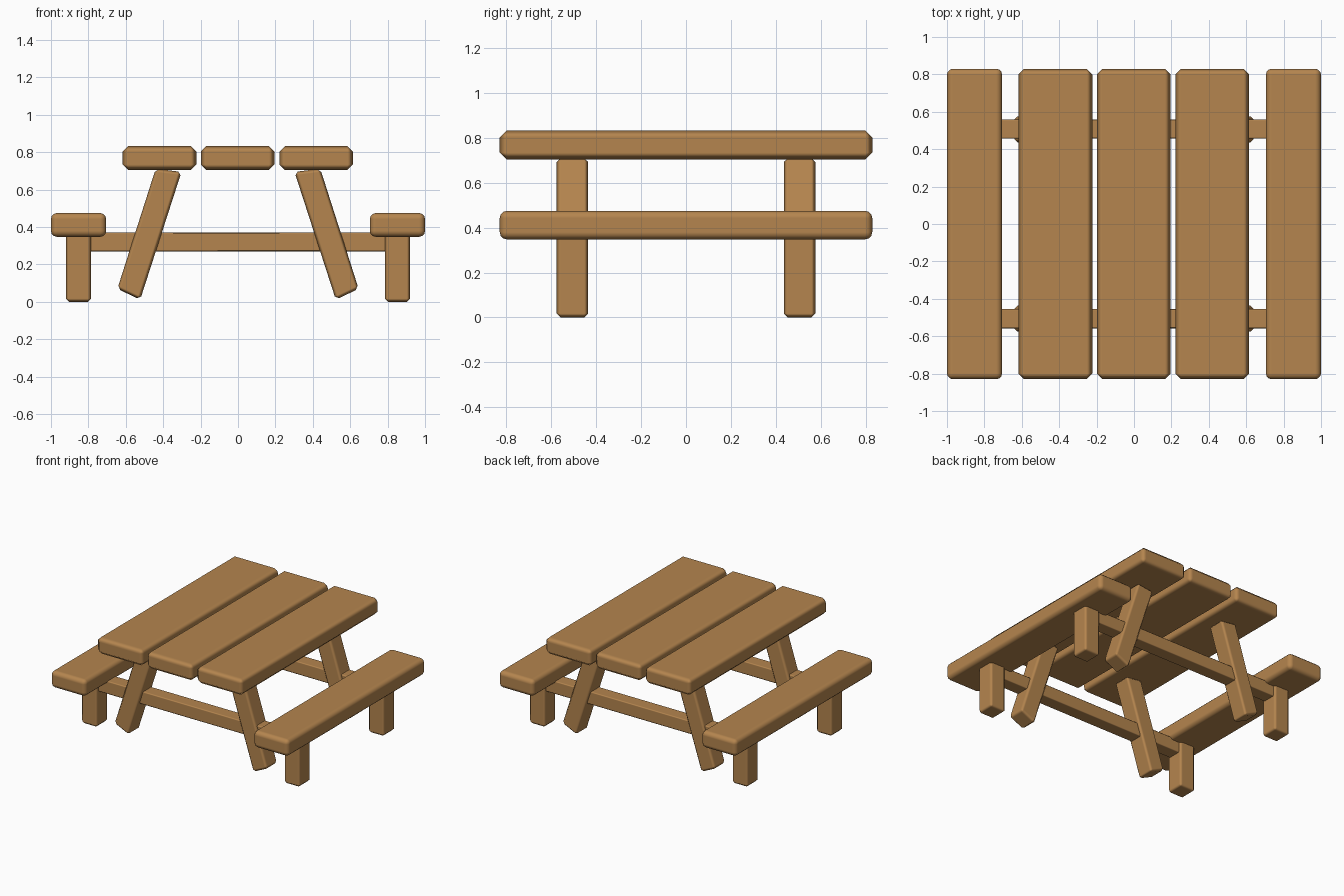
import bpy
import bmesh

cube = bpy.data.objects.get("Cube")
if cube:
    bpy.data.objects.remove(cube, do_unlink=True)

wood = bpy.data.materials.new("warm_wood")
wood.use_nodes = True
wood.diffuse_color = (0.46, 0.235, 0.077, 1)
wood.node_tree.nodes["Principled BSDF"].inputs["Base Color"].default_value = wood.diffuse_color


def beam(name, outline, y0, y1, bevel, segments=1):
    """Extrude an x-z outline along y and soften its edges."""
    bm = bmesh.new()
    face = bm.faces.new([bm.verts.new((x, y0, z)) for x, z in outline])
    side = bmesh.ops.extrude_face_region(bm, geom=[face])
    moved = [v for v in side["geom"] if isinstance(v, bmesh.types.BMVert)]
    bmesh.ops.translate(bm, verts=moved, vec=(0, y1 - y0, 0))
    bmesh.ops.recalc_face_normals(bm, faces=bm.faces)
    mesh = bpy.data.meshes.new(name)
    bm.to_mesh(mesh)
    bm.free()
    mesh.materials.append(wood)
    mesh.shade_smooth()
    obj = bpy.data.objects.new(name, mesh)
    bpy.context.collection.objects.link(obj)
    mod = obj.modifiers.new("soft_edges", "BEVEL")
    mod.width = bevel
    mod.segments = segments
    mod.limit_method = "NONE"
    mod.harden_normals = True
    return obj


def box(x0, x1, z0, z1):
    return [(x0, z0), (x1, z0), (x1, z1), (x0, z1)]


# Table top planks
for name, x in (("right", -0.42), ("middle", -0.002), ("left", 0.418)):
    beam(f"top_plank_{name}", box(x - 0.197, x + 0.197, 0.705, 0.833),
         -0.83, 0.83, 0.03)

# Benches, their posts and the slanted table legs
leg = [(0.523, 0.012), (0.645, 0.07), (0.44, 0.712), (0.302, 0.695)]
for name, s in (("left", 1), ("right", -1)):
    beam(f"bench_{name}", box(s * 0.705, s, 0.348, 0.475),
         -0.83, 0.83, 0.032, 3)
    for end, y in (("front", -0.506), ("back", 0.506)):
        beam(f"bench_post_{end}_{name}", box(s * 0.785, s * 0.92, 0, 0.365),
             y - 0.07, y + 0.07, 0.018)
        beam(f"table_leg_{end}_{name}", [(s * x, z) for x, z in leg],
             y - 0.07, y + 0.07, 0.018)

# Cross beams joining the benches
for end, y in (("front", -0.506), ("back", 0.508)):
    beam(f"cross_beam_{end}", box(-0.86, 0.86, 0.27, 0.37),
         y - 0.052, y + 0.052, 0.008)
